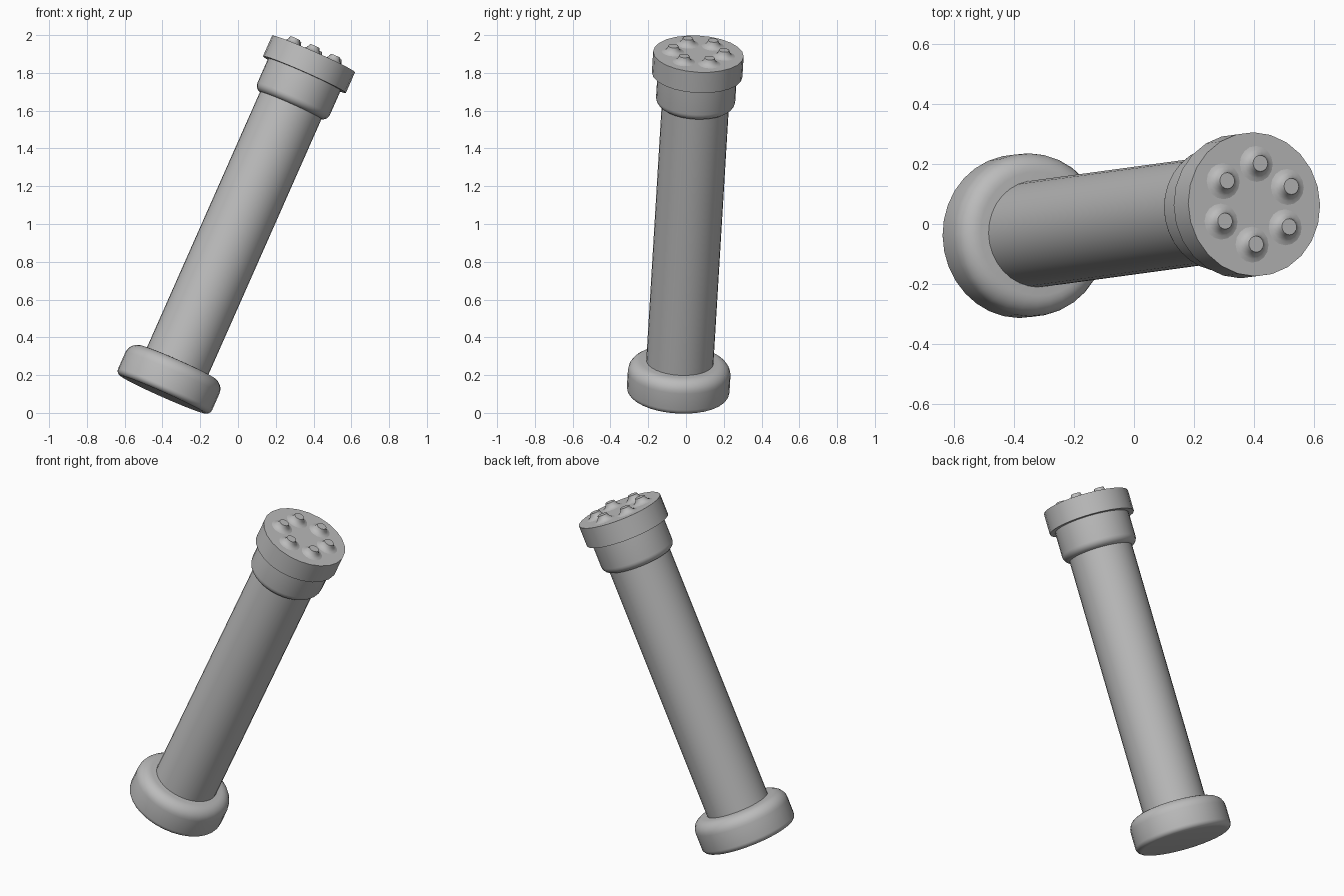
import bpy, bmesh, math
from mathutils import Vector, Matrix

cube = bpy.data.objects.get("Cube")
if cube:
    bpy.data.objects.remove(cube, do_unlink=True)

grey = bpy.data.materials.new("plain grey")
grey.use_nodes = True
GREY = (0.5, 0.5, 0.5, 1)
grey.diffuse_color = GREY
grey.node_tree.nodes["Principled BSDF"].inputs["Base Color"].default_value = GREY

# The whole model leans: local z follows the leaning axis
AXIS = Vector((0.404, 0.055, 0.913)).normalized()
LEAN = Matrix.Translation((-0.398, -0.043, 0.097)) @ \
    Vector((0, 0, 1)).rotation_difference(AXIS).to_matrix().to_4x4()
LENGTH = 1.975


def arc(cx, cz, radius, start, end, steps=6):
    """Rounded corner of a profile, angles in degrees."""
    angles = [math.radians(start + (end - start) * i / steps) for i in range(steps + 1)]
    return [(cx + radius * math.cos(a), cz + radius * math.sin(a)) for a in angles]


def lathe(name, profile, sides, offset=(0, 0, 0)):
    """Turn an (r, z) profile, listed from bottom to top, round the local z axis."""
    bm = bmesh.new()
    verts = [bm.verts.new((r, 0, z)) for r, z in profile]
    edges = [bm.edges.new(pair) for pair in zip(verts, verts[1:])]
    bmesh.ops.spin(bm, geom=verts + edges, cent=(0, 0, 0), axis=(0, 0, 1),
                   angle=math.tau, steps=sides)
    bmesh.ops.remove_doubles(bm, verts=bm.verts, dist=0.0001)
    bmesh.ops.recalc_face_normals(bm, faces=bm.faces)
    mesh = bpy.data.meshes.new(name)
    bm.to_mesh(mesh)
    bm.free()
    mesh.materials.append(grey)
    obj = bpy.data.objects.new(name, mesh)
    bpy.context.collection.objects.link(obj)
    obj.matrix_world = LEAN @ Matrix.Translation(offset)
    bpy.ops.object.select_all(action='DESELECT')
    obj.select_set(True)
    bpy.context.view_layer.objects.active = obj
    bpy.ops.object.shade_smooth_by_angle(angle=math.radians(35))
    return obj


# Rounded foot
lathe("foot", [(0, 0)] + arc(0.242, 0.03, 0.03, -90, 0)
      + arc(0.207, 0.125, 0.065, 0, 90) + [(0, 0.19)], 32)

# Long straight tube
lathe("tube", [(0, 0.1), (0.178, 0.1), (0.178, LENGTH - 0.2), (0, LENGTH - 0.2)], 32)

# Collar with a rounded lower edge
low = LENGTH - 0.30
lathe("collar", [(0, low)] + arc(0.17, low + 0.04, 0.04, -90, 0)
      + [(0.21, LENGTH - 0.1), (0, LENGTH - 0.1)], 32)

# Flat cap
lathe("cap", [(0, LENGTH - 0.12), (0.24, LENGTH - 0.12), (0.24, LENGTH), (0, LENGTH)], 24)

# Ring of flared studs on the cap
STUD = [(0.06, 0), (0.047, 0.004), (0.037, 0.012), (0.03, 0.024), (0.027, 0.034), (0, 0.034)]
for i in range(6):
    a = math.radians(26 + 60 * i)
    lathe(f"stud_{i + 1}", STUD, 16, (0.135 * math.cos(a), 0.135 * math.sin(a), LENGTH))
